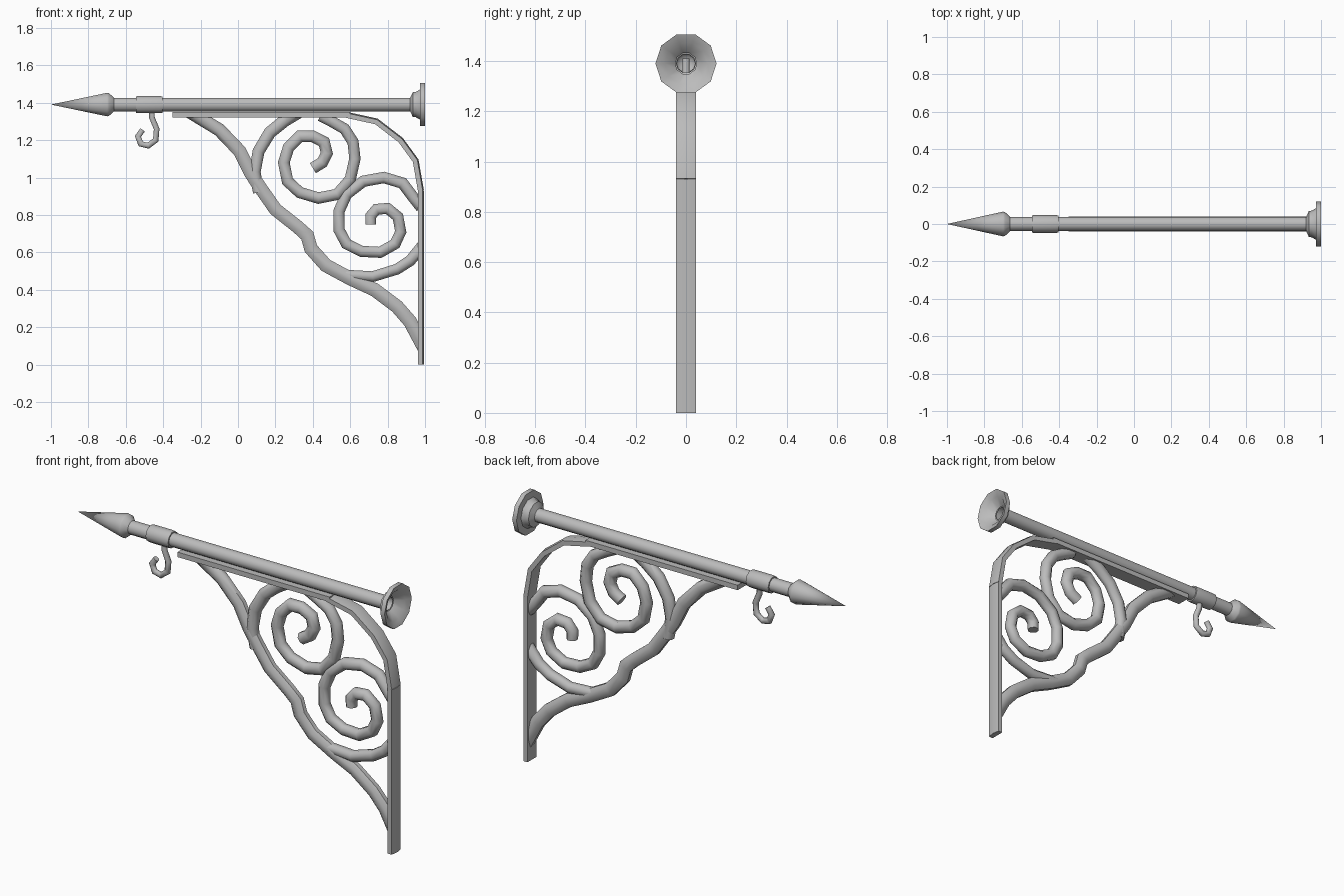
import bpy, bmesh, math
from mathutils import Vector

cube = bpy.data.objects.get("Cube")
if cube:
    bpy.data.objects.remove(cube, do_unlink=True)

iron = bpy.data.materials.new("grey iron")
iron.use_nodes = True
grey = (0.5, 0.5, 0.5, 1)
iron.diffuse_color = grey
iron.node_tree.nodes["Principled BSDF"].inputs["Base Color"].default_value = grey

AXIS_Z = 1.39     # height of the horizontal rod
HALF_DEPTH = 0.04


def finish(name, bm, angle=50):
    """Turn a bmesh into a smooth-shaded iron object."""
    mesh = bpy.data.meshes.new(name)
    bm.to_mesh(mesh)
    bm.free()
    obj = bpy.data.objects.new(name, mesh)
    bpy.context.collection.objects.link(obj)
    mesh.materials.append(iron)
    bpy.ops.object.select_all(action="DESELECT")
    obj.select_set(True)
    bpy.context.view_layer.objects.active = obj
    bpy.ops.object.shade_smooth_by_angle(angle=math.radians(angle))
    return obj


def lathe(name, profile, sides=10):
    """Revolve (x, radius) pairs around the rod axis; the ends stay open."""
    bm = bmesh.new()
    rings = []
    for x, r in profile:
        angles = [math.tau * i / sides for i in range(sides)]
        rings.append([bm.verts.new((x, r * math.cos(a), AXIS_Z + r * math.sin(a)))
                      for a in angles])
    for a, b in zip(rings, rings[1:]):
        for i in range(sides):
            j = (i + 1) % sides
            bm.faces.new((a[i], a[j], b[j], b[i]))
    bmesh.ops.remove_doubles(bm, verts=bm.verts, dist=1e-5)
    bmesh.ops.recalc_face_normals(bm, faces=bm.faces)
    return finish(name, bm)


def round_section(sides):
    return [(math.cos(math.tau * (i + 0.5) / sides), math.sin(math.tau * (i + 0.5) / sides))
            for i in range(sides)]


def sweep(name, path, width, depth, section, clip=False, angle=50):
    """Sweep a section along an x-z path given in hundredths of a unit.
    width may be one half-width or a (start, end) pair."""
    pts = [Vector((x, 0, z)) / 100 for x, z in path]
    w0, w1 = width if isinstance(width, tuple) else (width, width)
    bm = bmesh.new()
    rings = []
    last = len(pts) - 1
    for i, p in enumerate(pts):
        before = (p - pts[i - 1]).normalized() if i else None
        after = (pts[i + 1] - p).normalized() if i < last else None
        tangent = ((before or after) + (after or before)).normalized()
        side = Vector((-tangent.z, 0, tangent.x))
        mitre = 1 / max(0.8, tangent.dot(after or before))
        w = (w0 + (w1 - w0) * i / last) * mitre
        rings.append([bm.verts.new(p + side * u * w + Vector((0, v * depth, 0)))
                      for u, v in section])
    n = len(section)
    for a, b in zip(rings, rings[1:]):
        for i in range(n):
            j = (i + 1) % n
            bm.faces.new((a[i], a[j], b[j], b[i]))
    bm.faces.new(rings[0])
    bm.faces.new(rings[-1][::-1])
    if clip:  # trim the ends flush inside the top and wall strips
        for co, no in (((0, 0, 1.33), (0, 0, 1)), ((0.97, 0, 0), (1, 0, 0))):
            cut = bmesh.ops.bisect_plane(bm, geom=bm.verts[:] + bm.edges[:] + bm.faces[:],
                                         plane_co=co, plane_no=no, clear_outer=True)
            edges = [e for e in cut["geom_cut"] if isinstance(e, bmesh.types.BMEdge)]
            if edges:
                bmesh.ops.holes_fill(bm, edges=edges)
    bmesh.ops.recalc_face_normals(bm, faces=bm.faces)
    return finish(name, bm, angle)


# Horizontal rod with its fittings
lathe("rod", [(-0.70, 0.038), (0.94, 0.038)])
lathe("spear_tip", [(-1, 0), (-0.70, 0.066), (-0.69, 0.064), (-0.66, 0.036)])
lathe("collar", [(-0.545, 0.037), (-0.545, 0.046), (-0.53, 0.048),
                 (-0.42, 0.048), (-0.405, 0.046), (-0.405, 0.037)])
lathe("wall_flange", [(0.92, 0.038), (0.935, 0.07), (0.95, 0.071), (0.972, 0.084),
                      (0.974, 0.1215), (1, 0.1215), (0.985, 0.085), (0.94, 0.043)])

# Flat strips: wall strip, curved corner and top strip
flat = [(-1, -1), (1, -1), (1, 1), (-1, 1)]
ridged = [(-1, -1), (0.6, -1), (1, 0), (0.6, 1), (-1, 1)]
sweep("wall_strip", [(97.8, 93), (97.8, 0)], 0.016, HALF_DEPTH, ridged[::1], angle=20)
sweep("corner_strip", [(58, 133.5), (74, 130), (87, 120), (95, 109), (97.8, 93)],
      0.016, HALF_DEPTH, ridged)
sweep("top_strip", [(-35, 133.6), (60, 133.6)], 0.014, HALF_DEPTH, flat, angle=20)

# Hanging hook below the collar
sweep("hook", [(-46, 141), (-46, 132), (-43.5, 126), (-44, 120), (-48, 117),
               (-52, 118), (-53.5, 122), (-51, 125.5)],
      0.016, 0.016, round_section(8))

# Scrollwork bars
bars = {
    "lower_brace": ([(-29, 137), (-10, 125.5), (1, 114), (7, 102), (13, 93), (20, 83),
                     (32, 73.5), (37, 69), (39, 62), (47, 53), (60, 46), (73, 40),
                     (85, 31), (92, 23), (100, 8)], (0.038, 0.04)),
    "upper_branch": ([(34, 136), (25, 130.5), (17, 124), (11, 114), (9, 103), (11, 92)],
                     (0.038, 0.032)),
    "lower_branch": ([(56, 48), (72, 47), (85, 51), (92, 55.5), (99, 64)],
                     (0.03, 0.033)),
    "upper_scroll": ([(44, 133), (50, 130), (57, 126), (61.5, 119), (62.5, 110), (60, 99),
                      (53, 91), (43, 89), (33, 92), (26.5, 98), (24.5, 108), (27, 116),
                      (33, 122), (40, 122), (46, 119), (47.5, 113), (45, 108), (40, 105)],
                     (0.032, 0.034)),
    "lower_scroll": ([(98, 84), (94, 89), (88, 97), (78, 100), (67, 98), (58, 91),
                      (54, 82), (54, 72), (58, 64.5), (66, 60.5), (76, 60), (84, 64.5),
                      (87, 71), (85.5, 79), (80, 83.5), (74, 83), (71, 79.5), (71, 75)],
                     (0.033, 0.031)),
}
for name, (path, width) in bars.items():
    sweep(name, path, width, 0.032, round_section(8), clip=True)
